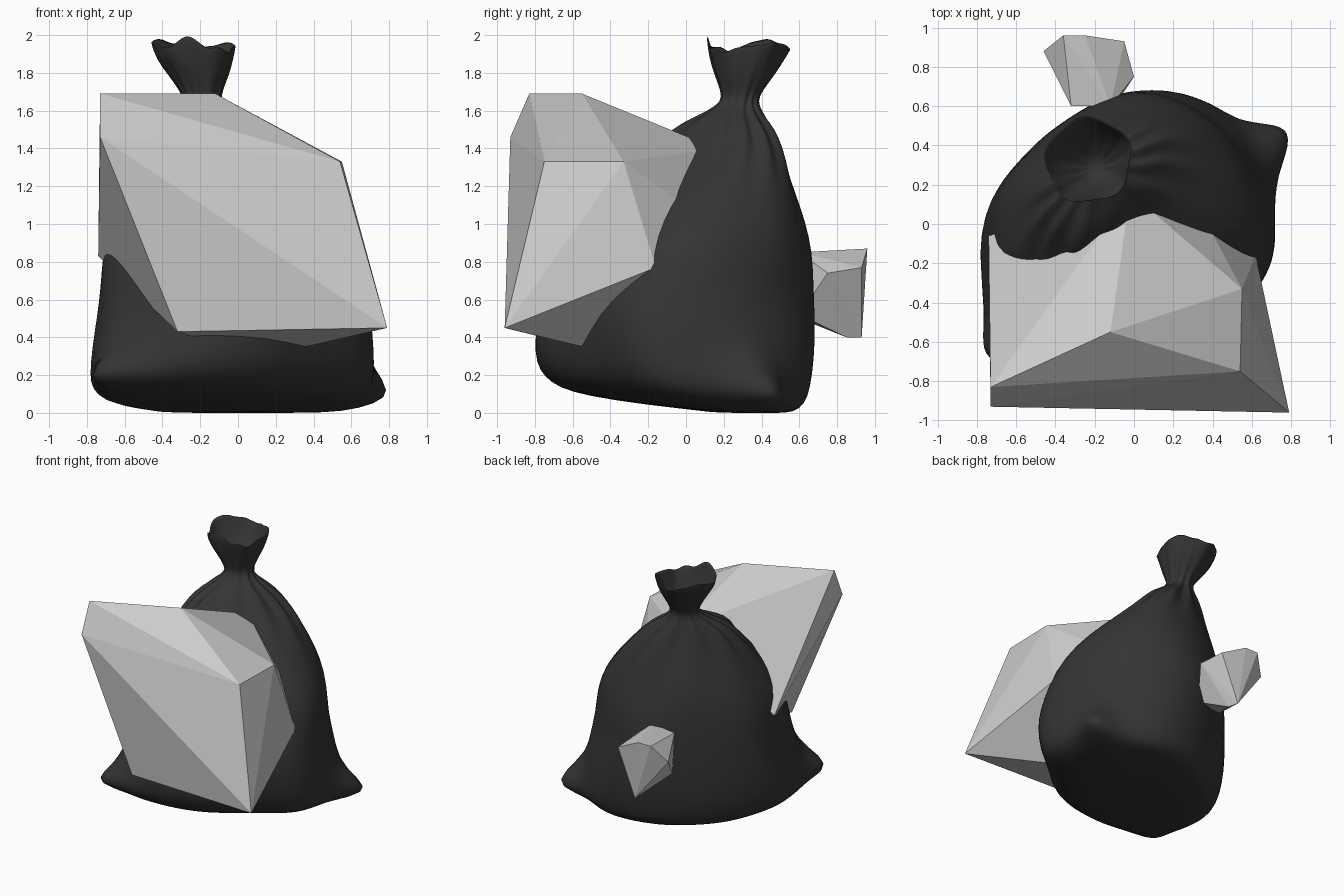
import bpy, bmesh, math
from mathutils import Vector, noise

if "Cube" in bpy.data.objects:
    bpy.data.objects.remove(bpy.data.objects["Cube"])

ANG = math.atan2(0.6, 0.8)      # the flat bag lies on a diagonal
SEG = 72

# bag sections: height, centre along / across seam, half length, half thickness, squareness
RINGS = [
    (-.03, -.04, .02, .30, .22, 2.0), (-.02, -.05, .01, .60, .42, 2.1),
    (0.01, -.06, -.01, .74, .52, 2.2), (0.07, -.06, -.02, .79, .58, 2.3),
    (0.15, -.06, -.03, .80, .62, 2.3), (0.30, -.05, -.03, .77, .65, 2.3),
    (0.48, -.04, -.03, .73, .66, 2.3), (0.66, -.04, -.01, .70, .65, 2.2),
    (0.85, -.03, .02, .69, .61, 2.2), (1.02, -.02, .07, .635, .54, 2.1),
    (1.18, -.01, .13, .54, .44, 2.0), (1.34, .00, .225, .43, .295, 2.0),
    (1.46, .00, .27, .33, .22, 2.0), (1.54, .00, .29, .24, .18, 2.0),
    (1.60, .01, .32, .14, .125, 2.0), (1.65, .02, .34, .095, .09, 2.0),
    (1.70, .02, .35, .11, .10, 2.0), (1.79, .02, .37, .16, .155, 2.0),
    (1.87, .01, .39, .205, .19, 2.0), (1.955, .01, .40, .225, .22, 2.0),
    # inside of the open mouth
    (1.945, .01, .40, .215, .21, 2.0), (1.86, .01, .39, .19, .175, 2.0),
    (1.77, .02, .37, .13, .125, 2.0), (1.68, .02, .35, .05, .05, 2.0)]


def bump(x, w):
    return math.exp(-(x / w) ** 2)


def near(th, centre, w):
    d = th - centre
    return bump(math.atan2(math.sin(d), math.cos(d)), w)


def bag_point(ring, th):
    z, cs, ct, a, b, n = ring
    c, s = math.cos(th), math.sin(th)
    r = (abs(c) ** n + abs(s) ** n) ** (-1 / n)
    # pleats gathered at the tie, soft dents lower down
    pleat = math.cos(11 * th + 1.5 * math.sin(2 * th))
    r *= 1 + 0.08 * pleat * bump(z - 1.55, .2) + 0.05 * math.cos(5 * th + 1) * bump(z - 1.95, .2)
    # fold hanging from the tie over the front left
    r *= 1 + 0.2 * near(th, -2.35, .4) * bump(z - 1.47, .1)
    if z < 1.6:
        r *= 1 + 0.05 * noise.noise(Vector((c * 1.8, s * 1.8, z * 1.6)))
    # pulled-out bottom corners
    ear = bump(z - .10, .09)
    u = cs + a * r * c + ear * (.24 * near(th, -.12, .24) - .19 * near(th, math.pi + .12, .24))
    v = ct + b * r * s
    # tilted base and ragged rim
    z += max(0, 1 - z / .8) * (.05 - .06 * u - .10 * v)
    if z > 1.9:
        z += .02 * math.cos(3 * th + .6) + .06 * noise.noise(Vector((c * 2, s * 2, 5)))
    return Vector((u * math.cos(ANG) - v * math.sin(ANG),
                   u * math.sin(ANG) + v * math.cos(ANG), max(z, 0)))


def add_object(name, bm):
    bmesh.ops.recalc_face_normals(bm, faces=bm.faces)
    me = bpy.data.meshes.new(name)
    bm.to_mesh(me)
    bm.free()
    ob = bpy.data.objects.new(name, me)
    bpy.context.collection.objects.link(ob)
    return ob


def hull(name, points):
    bm = bmesh.new()
    for p in points:
        bm.verts.new(p)
    res = bmesh.ops.convex_hull(bm, input=bm.verts)
    junk = {g for g in res["geom_interior"] if isinstance(g, bmesh.types.BMVert)}
    bmesh.ops.delete(bm, geom=list(junk), context='VERTS')
    return add_object(name, bm)


# tied bag
bm = bmesh.new()
loops = [[bm.verts.new(bag_point(r, 2 * math.pi * i / SEG)) for i in range(SEG)] for r in RINGS]
for lo, hi in zip(loops, loops[1:]):
    for i in range(SEG):
        j = (i + 1) % SEG
        bm.faces.new((lo[i], lo[j], hi[j], hi[i]))
for loop in (loops[0], loops[-1]):
    mid = bm.verts.new(sum((v.co for v in loop), Vector()) / SEG)
    for i in range(SEG):
        bm.faces.new((loop[i], loop[(i + 1) % SEG], mid))
bag = add_object("bag", bm)
sub = bag.modifiers.new("smooth", 'SUBSURF')
sub.levels = sub.render_levels = 1
for p in bag.data.polygons:
    p.use_smooth = True
mat = bpy.data.materials.new("black_plastic")
mat.diffuse_color = (0.035, 0.035, 0.035, 1)
mat.use_nodes = True
mat.node_tree.nodes["Principled BSDF"].inputs["Base Color"].default_value = mat.diffuse_color
bag.data.materials.append(mat)

# large angular chunk bursting out of the front
hull("large_chunk", [
    (.79, -.96, .45), (-.73, -.93, 1.46), (-.73, -.83, 1.69), (-.12, -.55, 1.69),
    (.54, -.75, 1.33), (.55, -.33, 1.33), (-.32, -.88, .43),
    (-.74, -.06, .83), (-.02, .16, 1.40), (.33, .08, 1.04), (.62, -.16, .77), (.10, -.30, .29)])

# small chunk poking out of the back
hull("small_chunk", [
    (-.36, .96, .87), (-.25, .96, .87), (-.05, .93, .77), (.0, .75, .74),
    (-.46, .88, .74), (-.41, .79, .66), (-.20, .93, .40), (-.18, .85, .40),
    (-.30, .60, .50), (-.10, .60, .52), (-.32, .60, .83), (-.12, .60, .85)])
